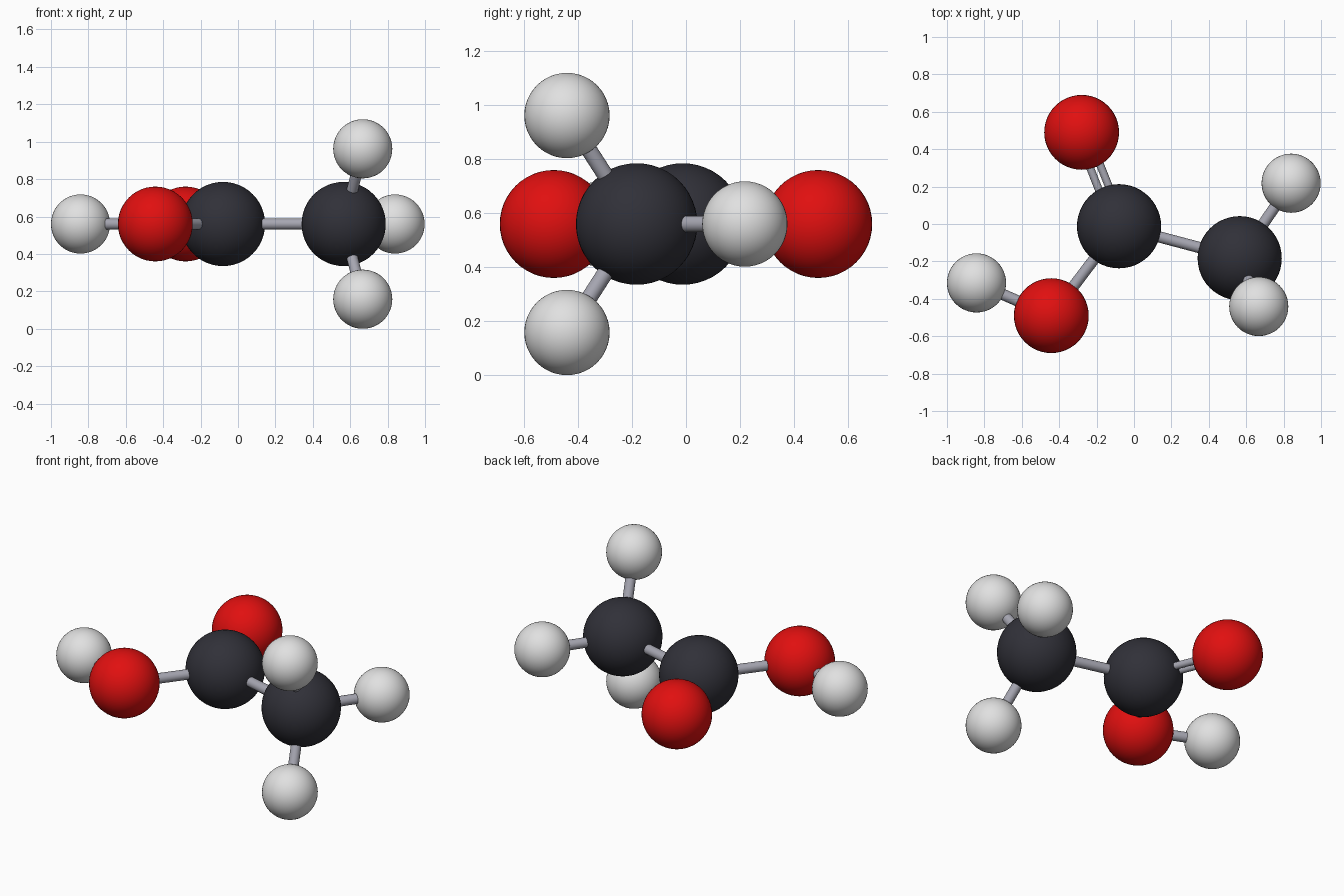
import bpy
from math import radians
from mathutils import Vector

cube = bpy.data.objects.get("Cube")
if cube:
    bpy.data.objects.remove(cube, do_unlink=True)


def material(name, r, g, b):
    m = bpy.data.materials.new(name)
    m.use_nodes = True
    m.diffuse_color = (r, g, b, 1)
    m.node_tree.nodes["Principled BSDF"].inputs["Base Color"].default_value = (r, g, b, 1)
    return m


dark = material("charcoal", 0.03, 0.03, 0.04)
red = material("red", 0.75, 0.005, 0.005)
white = material("off white", 0.75, 0.75, 0.75)
grey = material("bond grey", 0.38, 0.38, 0.44)

MID = 0.56  # height of the flat part of the molecule


def finish(name, mat):
    ob = bpy.context.object
    ob.name = name
    ob.data.materials.append(mat)
    bpy.ops.object.shade_smooth_by_angle(angle=radians(40))


def atom(name, x, y, z, radius, mat):
    centre = Vector((x, y, z))
    bpy.ops.mesh.primitive_uv_sphere_add(segments=48, ring_count=24, radius=radius, location=centre)
    finish(name, mat)
    return centre


def bond(name, a, b, radius=0.03, shift=0.0):
    axis = b - a
    side = axis.cross(Vector((0, 0, 1))).normalized() * shift
    bpy.ops.mesh.primitive_cylinder_add(
        vertices=24, radius=radius, depth=axis.length, location=(a + b) / 2 + side,
        rotation=axis.to_track_quat("Z", "Y").to_euler())
    finish(name, grey)


# Atoms
carbon_centre = atom("carbon_centre", -0.08, -0.012, MID, 0.225, dark)
carbon_end = atom("carbon_end", 0.565, -0.183, MID, 0.225, dark)
oxygen_back = atom("oxygen_back", -0.28, 0.49, MID, 0.2, red)
oxygen_front = atom("oxygen_front", -0.442, -0.49, MID, 0.2, red)
hydrogen_acid = atom("hydrogen_acid", -0.842, -0.315, MID, 0.158, white)
end_hydrogens = [
    atom("hydrogen_back", 0.84, 0.218, MID, 0.158, white),
    atom("hydrogen_upper", 0.667, -0.441, 0.962, 0.158, white),
    atom("hydrogen_lower", 0.667, -0.441, 0.158, 0.158, white)]

# Single bonds
bond("bond_carbons", carbon_centre, carbon_end)
bond("bond_oxygen_front", carbon_centre, oxygen_front)
bond("bond_acid", oxygen_front, hydrogen_acid)
for label, h in zip(("back", "upper", "lower"), end_hydrogens):
    bond("bond_hydrogen_" + label, carbon_end, h)

# Double bond, two thinner rods side by side
for label, s in (("left", 0.028), ("right", -0.028)):
    bond("double_bond_" + label, carbon_centre, oxygen_back, 0.021, s)
